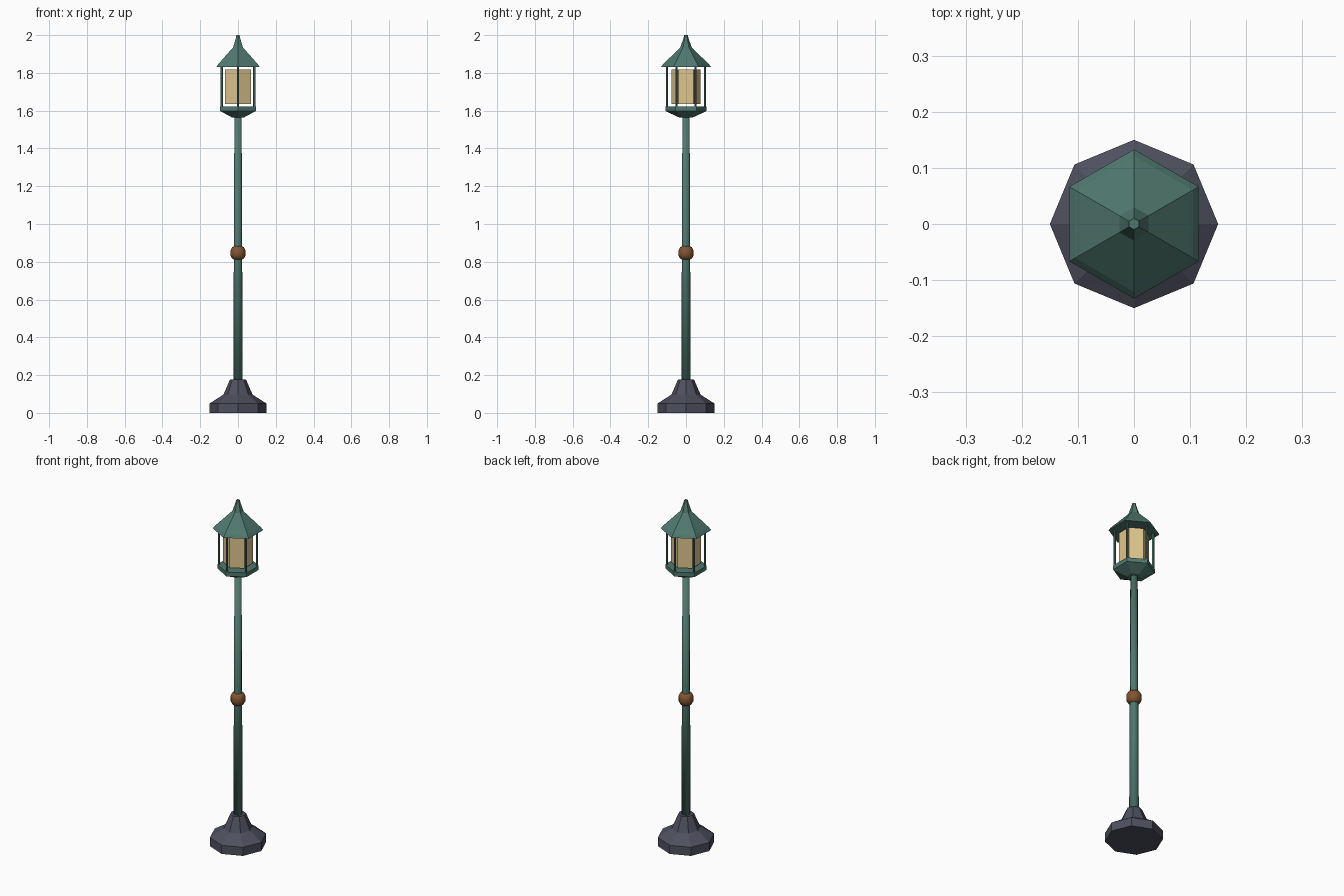
import bpy
import bmesh
from math import cos, sin, pi

cube = bpy.data.objects.get("Cube")
if cube:
    bpy.data.objects.remove(cube, do_unlink=True)


def material(name, rgb):
    mat = bpy.data.materials.new(name)
    mat.use_nodes = True
    mat.diffuse_color = (*rgb, 1)
    mat.node_tree.nodes["Principled BSDF"].inputs["Base Color"].default_value = (*rgb, 1)
    return mat


green = material("weathered green", (0.08, 0.19, 0.16))
slate = material("slate grey", (0.076, 0.08, 0.112))
bronze = material("bronze", (0.22, 0.09, 0.03))
cream = material("warm cream", (0.73, 0.56, 0.27))


def lathe(name, profile, sides, mat, start=0.0, center=(0, 0), smooth=False):
    """Closed solid from (radius, height) rings, bottom to top, with flat caps."""
    bm = bmesh.new()
    rings = []
    for radius, z in profile:
        angles = [start + 2 * pi * i / sides for i in range(sides)]
        rings.append([bm.verts.new((center[0] + radius * cos(a),
                                    center[1] + radius * sin(a), z)) for a in angles])
    for low, high in zip(rings, rings[1:]):
        for i in range(sides):
            j = (i + 1) % sides
            bm.faces.new((low[i], low[j], high[j], high[i]))
    bm.faces.new(rings[0][::-1])
    bm.faces.new(rings[-1])
    for face in bm.faces:
        face.smooth = smooth
    mesh = bpy.data.meshes.new(name)
    bm.to_mesh(mesh)
    bm.free()
    mesh.materials.append(mat)
    obj = bpy.data.objects.new(name, mesh)
    bpy.context.collection.objects.link(obj)
    return obj


# Octagonal foot and tapered pole
lathe("base", [(0.15, 0), (0.15, 0.05), (0.077, 0.097), (0.042, 0.178)], 8, slate)
lathe("pole", [(0.025, 0.15), (0.019, 1.58)], 8, green, smooth=True)

# Round collar on the pole
collar = [(0.02, -0.036), (0.031, -0.03), (0.04, -0.013),
          (0.04, 0.013), (0.031, 0.03), (0.02, 0.036)]
lathe("collar_ball", [(r, 0.847 + z) for r, z in collar], 12, bronze, smooth=True)

# Hexagonal lantern, corners pointing front and back
corner = pi / 6
lathe("lantern_cup", [(0.038, 1.565), (0.109, 1.598), (0.109, 1.622)], 6, green, corner)
lathe("lantern_glass", [(0.078, 1.635), (0.078, 1.818)], 6, cream, corner)
for i in range(6):
    a = corner + i * pi / 3
    lathe(f"lantern_post_{i + 1}", [(0.0065, 1.61), (0.0065, 1.84)], 6, green,
          center=(0.1 * cos(a), 0.1 * sin(a)))

# Roof with steeper eave and a pointed finial
lathe("lantern_roof", [(0.133, 1.83), (0.121, 1.846), (0.03, 1.935),
                       (0.013, 1.985), (0.01, 2.0)], 6, green, corner)
